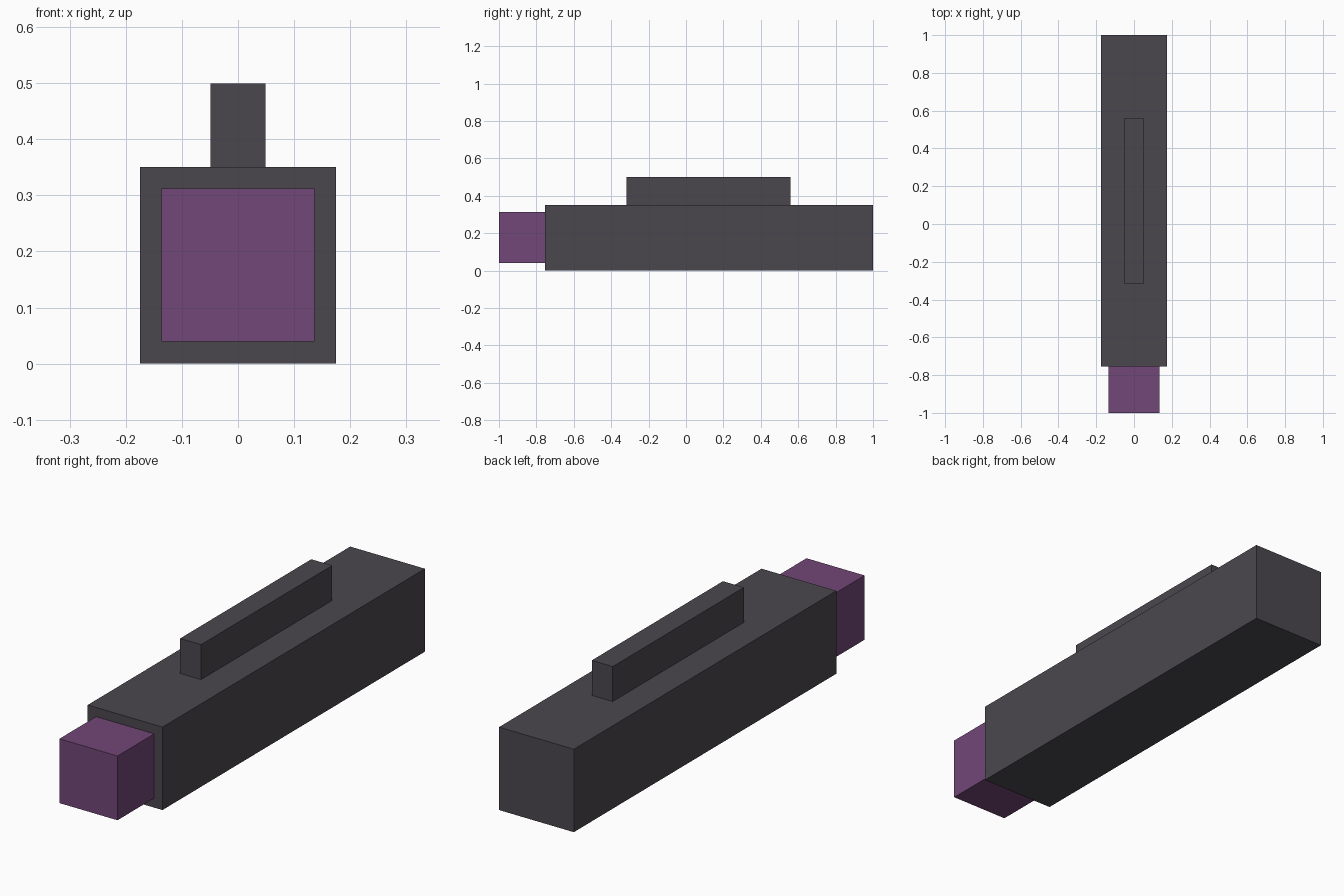
import bpy

if "Cube" in bpy.data.objects:
    bpy.data.objects.remove(bpy.data.objects["Cube"])


def make_material(name, color):
    mat = bpy.data.materials.new(name)
    mat.diffuse_color = (*color, 1.0)
    mat.use_nodes = True
    mat.node_tree.nodes["Principled BSDF"].inputs["Base Color"].default_value = mat.diffuse_color
    return mat


def box(name, low, high, mat):
    """Flat-faced box spanning two opposite corners."""
    center = [(a + b) / 2 for a, b in zip(low, high)]
    size = [b - a for a, b in zip(low, high)]
    bpy.ops.mesh.primitive_cube_add(size=1, location=center)
    obj = bpy.context.object
    obj.name = name
    obj.scale = size
    bpy.ops.object.transform_apply(location=False, rotation=False, scale=True)
    obj.data.materials.append(mat)
    return obj


dark_grey = make_material("dark_grey", (0.071, 0.064, 0.076))
purple = make_material("purple", (0.168, 0.063, 0.185))

# Long square body
box("body", (-0.175, -0.755, 0.0), (0.175, 1.0, 0.351), dark_grey)
# Narrow rail on top
box("top_rail", (-0.049, -0.317, 0.351), (0.049, 0.56, 0.499), dark_grey)
# Coloured block at the front end
box("front_block", (-0.136, -1.0, 0.04), (0.136, -0.755, 0.312), purple)
